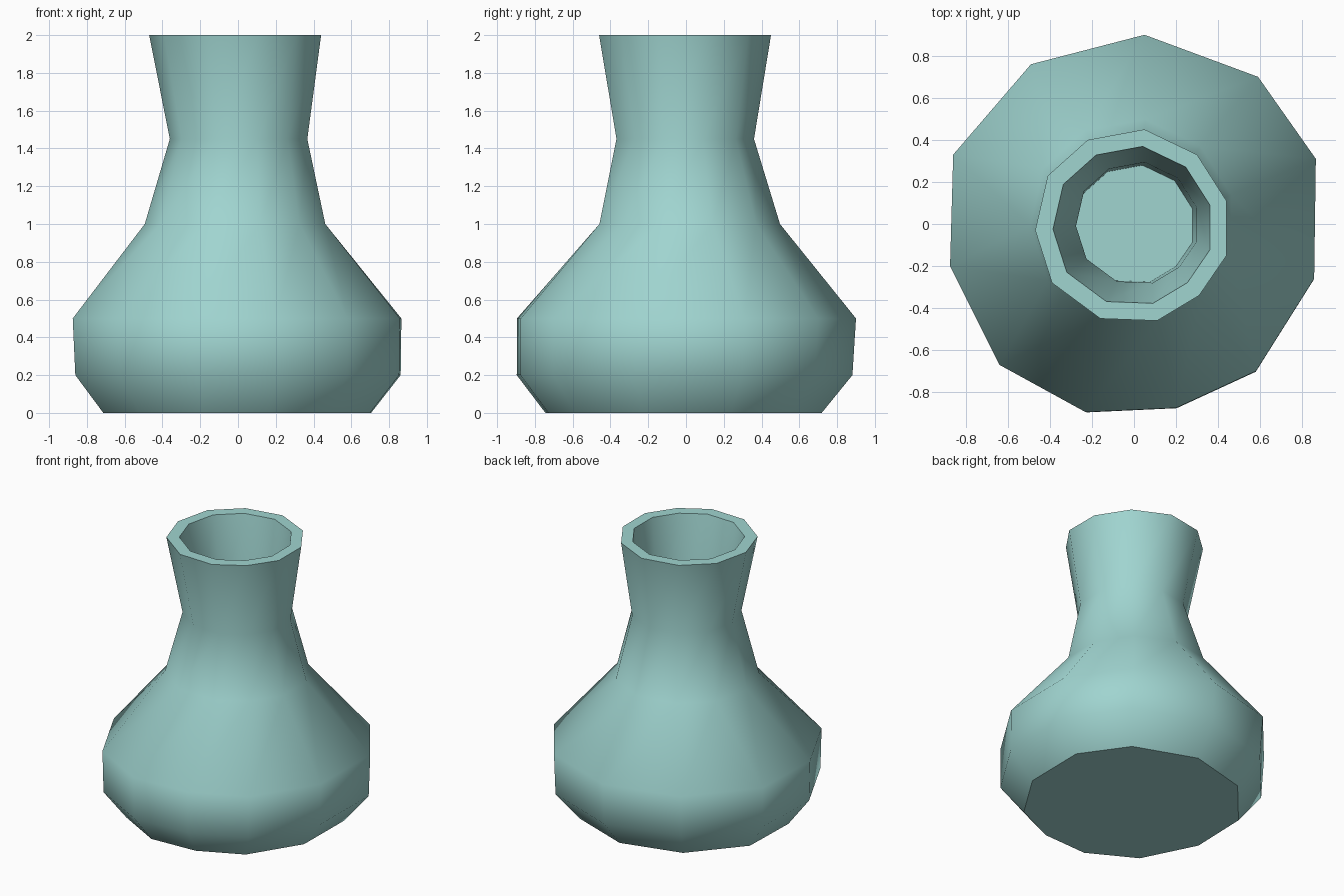
import bpy, bmesh

if "Cube" in bpy.data.objects:
    bpy.data.objects.remove(bpy.data.objects["Cube"])

# Hand-cut, slightly irregular 11-sided outlines: widest belly and rim
BELLY = [(0.05, 0.90), (-0.49, 0.76), (-0.86, 0.33), (-0.875, -0.20),
         (-0.64, -0.67), (-0.23, -0.895), (0.20, -0.875), (0.58, -0.70),
         (0.857, -0.26), (0.865, 0.31), (0.59, 0.70)]
RIM = [(0.05, 0.45), (-0.22, 0.40), (-0.41, 0.23), (-0.47, -0.03),
       (-0.39, -0.28), (-0.16, -0.45), (0.11, -0.46), (0.31, -0.34),
       (0.44, -0.15), (0.44, 0.11), (0.30, 0.33)]

# Profile from base up the outside, over the rim and down the throat:
# outline, scale, shift x, shift y, height
PROFILE = [
    (BELLY, 0.815, 0.00, -0.015, 0.00),   # foot
    (BELLY, 0.99, 0.005, -0.01, 0.20),    # lower belly
    (BELLY, 1.00, 0.00, 0.00, 0.50),      # upper belly
    (RIM, 1.05, 0.00, 0.025, 1.00),       # shoulder
    (RIM, 0.80, 0.015, 0.00, 1.45),       # neck
    (RIM, 1.00, 0.00, 0.00, 2.00),        # outer lip
    (RIM, 0.82, 0.00, 0.00, 2.00),        # inner lip
    (RIM, 0.63, 0.02, 0.01, 1.45),        # throat
    (RIM, 0.61, 0.01, 0.005, 1.15),       # inner floor
]

bm = bmesh.new()
rings = [[bm.verts.new((x * s + dx, y * s + dy, z)) for x, y in outline]
         for outline, s, dx, dy, z in PROFILE]
n = len(RIM)

# Walls
for lower, upper in zip(rings, rings[1:]):
    for i in range(n):
        j = (i + 1) % n
        bm.faces.new((lower[i], lower[j], upper[j], upper[i]))

# Foot and inner floor
bm.faces.new(rings[0])
bm.faces.new(rings[-1])
bmesh.ops.recalc_face_normals(bm, faces=bm.faces)

# Smooth body with crisp foot, lip and floor edges
for f in bm.faces:
    f.smooth = True
for k in (0, 5, 6, 8):
    for i in range(n):
        bm.edges.get((rings[k][i], rings[k][(i + 1) % n])).smooth = False

mesh = bpy.data.meshes.new("vase")
bm.to_mesh(mesh)
bm.free()
vase = bpy.data.objects.new("vase", mesh)
bpy.context.collection.objects.link(vase)

# Pale teal glaze
glaze = bpy.data.materials.new("teal_glaze")
glaze.diffuse_color = (0.35, 0.66, 0.63, 1)
glaze.use_nodes = True
glaze.node_tree.nodes["Principled BSDF"].inputs["Base Color"].default_value = glaze.diffuse_color
mesh.materials.append(glaze)
